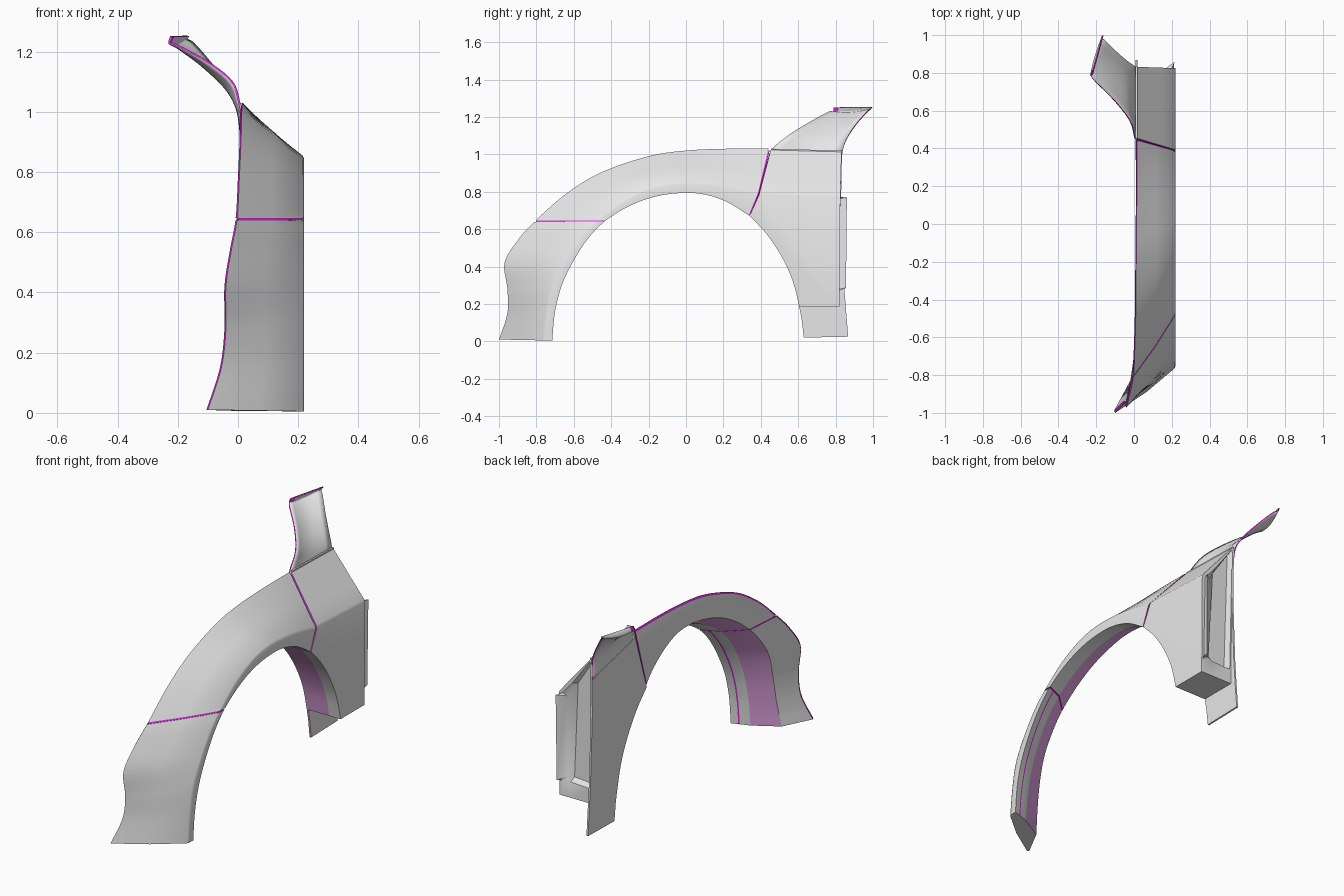
import bpy, bmesh, math
from mathutils import Vector

if "Cube" in bpy.data.objects:
    bpy.data.objects.remove(bpy.data.objects["Cube"])


def material(name, rgb):
    m = bpy.data.materials.new(name)
    m.use_nodes = True
    m.diffuse_color = (*rgb, 1)
    m.node_tree.nodes["Principled BSDF"].inputs["Base Color"].default_value = (*rgb, 1)
    return m


MATS = [material("body grey", (0.8, 0.8, 0.8)),
        material("liner mauve", (0.85, 0.42, 0.87)),
        material("edge magenta", (0.8, 0.03, 0.8))]
GREY, LINER, EDGE = range(3)


def finish(name, bm):
    """Turn a bmesh into an object with softly shaded faces."""
    mesh = bpy.data.meshes.new(name)
    bm.to_mesh(mesh)
    bm.free()
    for m in MATS:
        mesh.materials.append(m)
    ob = bpy.data.objects.new(name, mesh)
    bpy.context.collection.objects.link(ob)
    bpy.ops.object.select_all(action="DESELECT")
    ob.select_set(True)
    bpy.context.view_layer.objects.active = ob
    bpy.ops.object.shade_smooth_by_angle(angle=math.radians(36))
    return ob


def loft(rings, rule, caps=(GREY, GREY)):
    """Skin closed rings of points; rule(point index) gives the colour."""
    bm = bmesh.new()
    rows = [[bm.verts.new(p) for p in ring] for ring in rings]
    n = len(rows[0])
    for a, b in zip(rows, rows[1:]):
        for j in range(n):
            k = (j + 1) % n
            bm.faces.new((a[j], a[k], b[k], b[j])).material_index = rule(j)
    for row, colour in zip((rows[0], rows[-1]), caps):
        bm.faces.new(row).material_index = colour
    bmesh.ops.recalc_face_normals(bm, faces=bm.faces)
    return bm


def spline(points, t):
    """Smooth curve through the points, t counted in points."""
    last = len(points) - 1
    i = min(int(t), last - 1)
    u = t - i
    p0, p1, p2, p3 = (Vector(points[min(max(k, 0), last)]) for k in range(i - 1, i + 3))
    return p1 + ((p2 - p0) * u + (2 * p0 - 5 * p1 + 4 * p2 - p3) * u * u
                 + (3 * p1 - p0 - 3 * p2 + p3) * u ** 3) / 2


def steps(a, b, n):
    return [a + (b - a) * i / n for i in range(n + 1)]


# Guide curves of the arch, from the front foot to the rear seam
OUT = 0.22
outer = [(-.1, -1, .01), (-.055, -.955, .15), (-.04, -.955, .28), (-.04, -.97, .42),
         (-.022, -.9, .54), (-.003, -.805, .645), (.005, -.64, .79), (.01, -.45, .905),
         (.012, -.2, .99), (.014, 0, 1.02), (.015, .22, 1.03), (.015, .45, 1.03)]
crease = [(-.76, .005), (-.745, .15), (-.715, .3), (-.65, .43), (-.56, .56), (-.475, .645),
          (-.33, .755), (-.18, .825), (-.04, .85), (.1, .845), (.24, .825), (.39, .79)]
arch = [(-.715, .005), (-.7, .16), (-.66, .31), (-.59, .45), (-.515, .56), (-.43, .645),
        (-.3, .725), (-.16, .775), (-.02, .793), (.1, .785), (.22, .745), (.34, .67)]
plate = [.4] * 9 + [.36, .18, .02]      # how far the back plate stops short of the arch


def section(t, shrink=0.0):
    o = spline(outer, t)
    c = Vector((OUT, *spline(crease, t)))
    a = Vector((OUT, *spline(arch, t)))
    i = min(int(t), 10)
    f = plate[i] + (plate[i + 1] - plate[i]) * (t - i)
    low = Vector((o.x, a.y, a.z))
    away = (o - low).normalized()
    mid = (o + c) / 2 + (away + Vector((1, 0, 0))) * 0.008 * (1 - t / 11)
    soft_in = c + (mid - c).normalized() * 0.008
    soft_out = c + (a - c).normalized() * 0.008
    lip = a.lerp(o, 0.3 * f)
    lip.x = 0.12
    back = low.lerp(o, f)
    back.x = 0.01 + 0.3 * min(o.x, 0)
    rim = o - away * 0.012 - Vector((0.005, 0, 0))
    ring = [o, mid, soft_in, soft_out, a, a.lerp(lip, .38), a.lerp(lip, .46), lip, back, rim]
    centre = (o + a + lip + back) / 4
    return [p.lerp(centre, shrink) for p in ring]


def arch_colour(j):
    return {7: LINER, 9: EDGE}.get(j, GREY)


def foot_colour(j):
    return EDGE if j == 5 else arch_colour(j)


finish("front_lower_fender", loft([section(t) for t in steps(0, 4.95, 36)],
                                  foot_colour, (GREY, EDGE)))
finish("wheel_arch_fender", loft([section(t) for t in steps(5.02, 10.93, 42)],
                                 arch_colour, (EDGE, EDGE)))
# Recessed strips that fill the panel gaps
for name, a, b in (("front_seam", 4.9, 5.1), ("rear_seam", 10.85, 11)):
    finish(name, loft([section(t, 0.04) for t in steps(a, b, 2)], lambda j: EDGE))

# Rear quarter: arch edge runs down to the sill, with a softened shoulder
rear_arch = [(.34, .67), (.43, .575), (.51, .455), (.57, .325), (.605, .187)]
curve = [spline(rear_arch, t) for t in steps(0, 4, 16)]
n = len(curve)
outer_side = curve + [Vector(p) for p in ((.82, .187), (.825, .775), (.393, .793))]
inner_side = curve + [Vector(p) for p in ((.82, .187), (.832, 1.02), (.455, 1.03))]
rings = []
for x in (OUT, OUT - 0.007, .15, .012):
    f = (OUT - x) / (OUT - .012)
    rings.append([Vector((x, *p.lerp(q, f))) for p, q in zip(outer_side, inner_side)])
for p in rings[0][-2:]:
    p.z -= 0.006
box = loft(rings, lambda j: EDGE if j == n + 2 else GREY)
for face in box.faces:
    c = face.calc_center_median()
    if c.x < 0.15 and face.normal.y < -0.3 and c.z < 0.67:
        face.material_index = LINER
# Recessed window in the rear face above a deep lower ledge
rear_faces = [f for f in box.faces if f.normal.y > 0.9]
bmesh.ops.inset_region(box, faces=rear_faces, thickness=0.02, depth=0)
for v in {v for f in rear_faces for v in f.verts if v.co.z < 0.3}:
    v.co.z += 0.07
bmesh.ops.inset_region(box, faces=rear_faces, thickness=0.016, depth=-0.035)
finish("rear_fender_panel", box)

# Thin inner plate reaching below the panel as a sill tab
plate_side = curve + [Vector(p) for p in ((.618, .12), (.63, .02), (.867, .025), (.845, .3),
                                          (.828, .7), (.834, 1.02), (.455, 1.03))]
finish("inner_rear_plate", loft([[(x, *p) for p in plate_side] for x in (.018, .008)],
                                lambda j: LINER if j < n + 1 else GREY))

# Pillar flap sweeping up and inward to a folded tip
flap_front = [(.01, .452, .99), (.004, .46, 1.03), (-.02, .545, 1.1), (-.1, .65, 1.165),
              (-.205, .755, 1.222), (-.228, .785, 1.228), (-.222, .79, 1.25)]
flap_rear = [(.01, .828, .9), (.002, .836, 1.01), (-.03, .858, 1.08), (-.085, .905, 1.155),
             (-.145, .965, 1.225), (-.168, .985, 1.24), (-.165, .998, 1.252)]
bm = bmesh.new()
rows = []
for t in steps(0, 6, 30):
    a, b = spline(flap_front, t), spline(flap_rear, t)
    sag = Vector((-0.014, 0, -0.018)) * math.sin(math.pi * t / 6)
    rows.append([bm.verts.new(a.lerp(b, u) + sag * math.sin(math.pi * u))
                 for u in steps(0, 1, 8)])
for i, (a, b) in enumerate(zip(rows, rows[1:])):
    for j in range(len(a) - 1):
        face = bm.faces.new((a[j], a[j + 1], b[j + 1], b[j]))
        # the front corner of the folded tip is painted
        face.material_index = EDGE if i >= 25 and j == 0 else GREY
flap = finish("pillar_flap", bm)
shell = flap.modifiers.new("thickness", "SOLIDIFY")
shell.thickness = 0.007
shell.offset = 0
shell.material_offset_rim = EDGE
